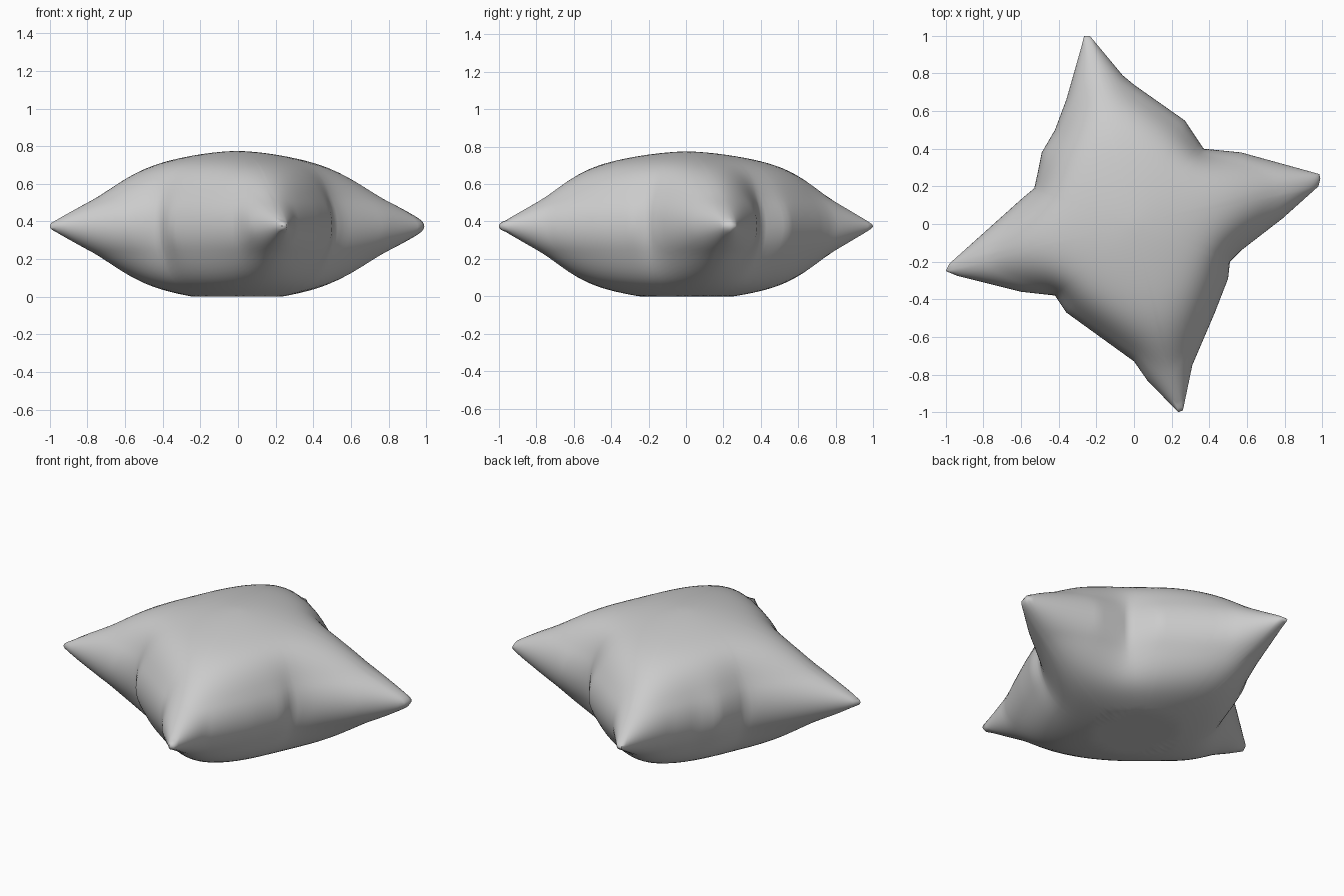
import bpy, math

if "Cube" in bpy.data.objects:
    bpy.data.objects.remove(bpy.data.objects["Cube"])

# Seam outline seen from above: four pinched corners with tight notches between
SEAM = [(0.99, .24), (0.985, .265), (.86, .30), (.57, .38), (.37, .40), (.27, .55), (0, .74),
        (-.06, .79), (-.235, 1), (-.265, 1), (-.28, .94), (-.36, .66), (-.42, .50),
        (-.49, .38), (-.51, .28), (-.53, .19), (-.59, .14), (-.98, -.21), (-1, -.25),
        (-.94, -.275), (-.60, -.36), (-.42, -.38), (-.36, -.47), (0, -.73), (.07, -.83),
        (.235, -1), (.26, -.99), (.31, -.75), (.43, -.47), (.50, -.29), (.51, -.20),
        (.57, -.14), (.79, .03), (.98, .20)]
SEAM_Z, RISE, RINGS, SPACING = 0.375, 0.40, 24, 0.033


def resample(pts):
    out = []
    for (x0, y0), (x1, y1) in zip(pts, pts[1:] + pts[:1]):
        k = max(1, round(math.hypot(x1 - x0, y1 - y0) / SPACING))
        out += [(x0 + (x1 - x0) * i / k, y0 + (y1 - y0) * i / k) for i in range(k)]
    return out


# Flat panel: rings shrinking from the seam to the middle
rim = resample(SEAM)
n = len(rim)
flat, inset = [(0, 0)], [0]
for ring in range(1, RINGS + 1):
    s = math.sin(math.pi / 2 * ring / RINGS)
    flat += [(x * s, y * s) for x, y in rim]
    inset += [s] * n
tris = []
for i in range(n):
    j = (i + 1) % n
    tris.append((0, 1 + i, 1 + j))
    for ring in range(RINGS - 1):
        p = 1 + ring * n
        tris += [(p + i, p + n + i, p + n + j), (p + i, p + n + j, p + j)]

# Inflate the panel like a membrane under even pressure (cotangent weights)
links = [{} for _ in flat]
load = [0.0] * len(flat)
for tri in tris:
    for k in range(3):
        a, b, c = tri[k], tri[(k + 1) % 3], tri[(k + 2) % 3]
        ux, uy = flat[b][0] - flat[a][0], flat[b][1] - flat[a][1]
        vx, vy = flat[c][0] - flat[a][0], flat[c][1] - flat[a][1]
        area2 = ux * vy - uy * vx
        w = (ux * vx + uy * vy) / area2 / 2
        links[b][c] = links[b].get(c, 0) + w
        links[c][b] = links[c].get(b, 0) + w
        load[a] += area2 / 6
inner = len(flat) - n
rows = [(v, sum(links[v].values()), list(links[v].items())) for v in range(inner)]
u = [0.1 * max(0, 1 - x * x - y * y) for x, y in flat[:inner]] + [0.0] * n
for step in range(350):
    for v, total, near in rows:
        acc = load[v]
        for o, w in near:
            acc += w * u[o]
        u[v] += 1.85 * (acc / total - u[v])
peak = max(u)


def puff(v):
    t = math.sqrt(max(0, u[v]) / peak)
    # Fuller shoulders between the corners and the crown
    if t > .35:
        t += .07 * math.sin(math.pi * (t - .35) / .65) ** 1.5 if t < 1 else 0
    x, y = flat[v]
    # The left and front corners end in a stubby pinch
    pinch = max(0, min(1, (max(-x, -y) - .88) / .05))
    return max(RISE * t, .036 * pinch * math.sqrt(max(0, 1 - inset[v] ** 30)))


# Top and bottom panels, resting flat on the ground
count = len(flat)
verts = [(x, y, SEAM_Z + puff(v)) for v, (x, y) in enumerate(flat)]
verts += [(x, y, max(0, SEAM_Z - puff(v))) for v, (x, y) in enumerate(flat)]
faces = tris + [(c + count, b + count, a + count) for a, b, c in tris]

mesh = bpy.data.meshes.new("pillow")
mesh.from_pydata(verts, [], faces)
pillow = bpy.data.objects.new("pillow", mesh)
bpy.context.collection.objects.link(pillow)

# Sew the panels together and smooth the cloth
weld = pillow.modifiers.new("sew_seam", 'WELD')
weld.merge_threshold = 0.0005
bpy.context.view_layer.objects.active = pillow
pillow.select_set(True)
bpy.ops.object.shade_smooth_by_angle(angle=math.radians(60))
